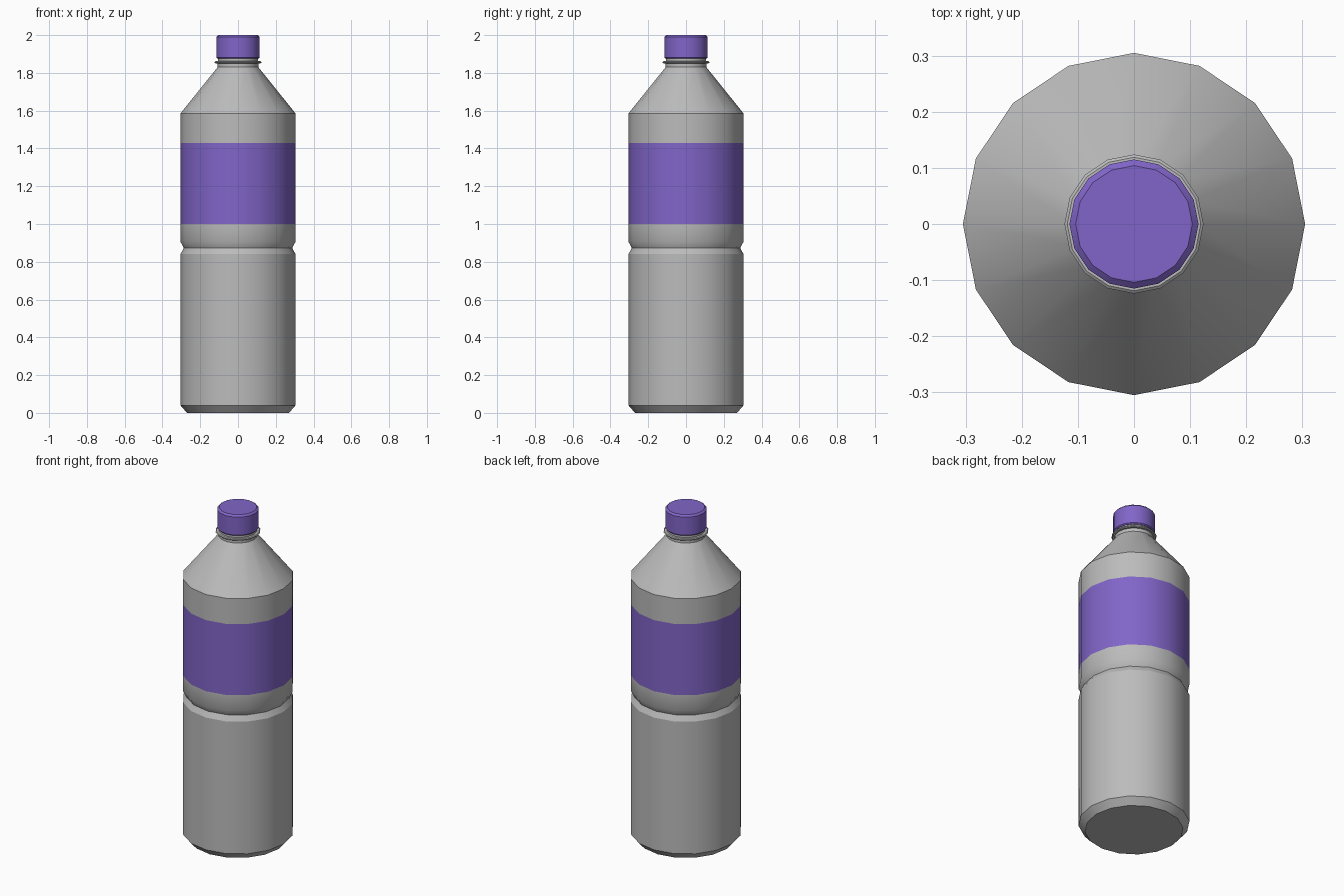
import bpy, bmesh
from math import cos, sin, pi, radians

if "Cube" in bpy.data.objects:
    bpy.data.objects.remove(bpy.data.objects["Cube"])

SIDES = 16

purple = bpy.data.materials.new("purple")
purple.diffuse_color = (0.22, 0.13, 0.58, 1)
purple.use_nodes = True
purple.node_tree.nodes["Principled BSDF"].inputs["Base Color"].default_value = purple.diffuse_color
grey = bpy.data.materials.new("grey")
grey.diffuse_color = (0.5, 0.5, 0.5, 1)
grey.use_nodes = True
grey.node_tree.nodes["Principled BSDF"].inputs["Base Color"].default_value = grey.diffuse_color


def lathe(name, profile, mats, band=None):
    """Revolve (radius, z) points and cap both ends; band = z range given material 1."""
    bm = bmesh.new()
    rings = [[bm.verts.new((r * cos(2 * pi * i / SIDES), r * sin(2 * pi * i / SIDES), z))
              for i in range(SIDES)] for r, z in profile]
    for a, b in zip(rings, rings[1:]):
        for i in range(SIDES):
            j = (i + 1) % SIDES
            f = bm.faces.new((a[i], a[j], b[j], b[i]))
            if band and band[0] < f.calc_center_median().z < band[1]:
                f.material_index = 1
    bm.faces.new(rings[0][::-1])
    bm.faces.new(rings[-1])
    me = bpy.data.meshes.new(name)
    bm.to_mesh(me)
    bm.free()
    for m in mats:
        me.materials.append(m)
    ob = bpy.data.objects.new(name, me)
    bpy.context.collection.objects.link(ob)
    bpy.ops.object.select_all(action='DESELECT')
    ob.select_set(True)
    bpy.context.view_layer.objects.active = ob
    bpy.ops.object.shade_smooth_by_angle(angle=radians(28))
    return ob


# Bottle: base chamfer, waist groove, label band, shoulder, neck with support ring
R = 0.305
lathe("bottle", [
    (0.27, 0), (R, 0.04), (R, 0.84), (0.287, 0.872), (R, 0.907),
    (R, 1.0), (R, 1.43), (R, 1.585),
    (0.108, 1.83), (0.108, 1.85),
    (0.119, 1.85), (0.124, 1.854), (0.124, 1.858), (0.119, 1.862),
    (0.106, 1.862), (0.106, 1.89)], [grey, purple], band=(1.0, 1.43))

# Screw cap
lathe("cap", [(0.109, 1.875), (0.115, 1.881), (0.115, 1.99), (0.104, 2.0)], [purple])
